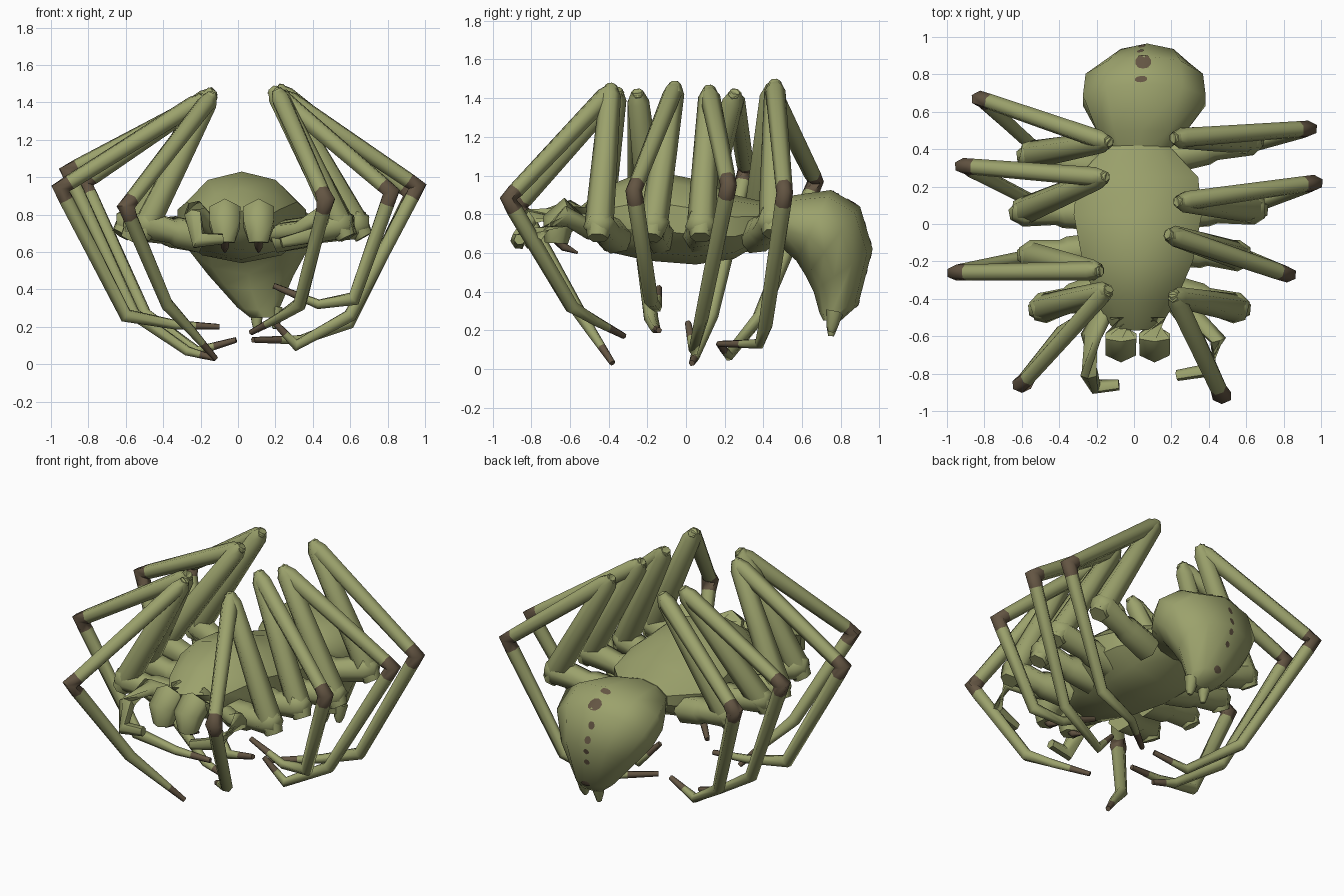
import bpy, bmesh, math
from mathutils import Vector
from mathutils.bvhtree import BVHTree


def material(name, rgb):
    m = bpy.data.materials.new(name)
    m.diffuse_color = (*rgb, 1)
    return m


OLIVE = material("olive green", (0.33, 0.36, 0.15))
BROWN = material("dark brown", (0.125, 0.09, 0.055))


def finish(name, bm, angle):
    bmesh.ops.recalc_face_normals(bm, faces=bm.faces)
    me = bpy.data.meshes.new(name)
    bm.to_mesh(me)
    bm.free()
    me.materials.append(OLIVE)
    me.materials.append(BROWN)
    for p in me.polygons:
        p.use_smooth = True
    me.set_sharp_from_angle(angle=math.radians(angle))
    ob = bpy.data.objects.new(name, me)
    bpy.context.collection.objects.link(ob)
    return ob


def loft(name, rings, brown=(), angle=65):
    """Skin closed rings of points; brown lists the painted bands."""
    bm = bmesh.new()
    vs = [[bm.verts.new(p) for p in r] for r in rings]
    n = len(rings[0])
    for i in range(len(vs) - 1):
        for k in range(n):
            f = bm.faces.new((vs[i][k], vs[i][(k + 1) % n], vs[i + 1][(k + 1) % n], vs[i + 1][k]))
            f.material_index = int(i in brown)
    bm.faces.new(vs[0][::-1])
    f = bm.faces.new(vs[-1])
    f.material_index = int(len(vs) - 2 in brown)
    return finish(name, bm, angle)


def tube(name, pts, radii, brown=(), sides=6):
    pts = [Vector(p) for p in pts]
    rings = []
    for i, p in enumerate(pts):
        a = (p - pts[i - 1]).normalized() if i else (pts[1] - p).normalized()
        b = (pts[i + 1] - p).normalized() if i < len(pts) - 1 else a
        t = (a + b).normalized()
        u = t.cross(Vector((0, 1, 0.15))).normalized()
        w = t.cross(u)
        stretch = min(1.3, 1 / max(t.dot(a), 0.3))
        rings.append([p + radii[i] * (u * stretch * math.cos(q) + w * math.sin(q))
                      for q in (math.tau * (k + 0.5) / sides for k in range(sides))])
    return loft(name, rings, brown)


def body(name, spec, sides=10, angle=40):
    """Each ring: top (y, z), bottom (y, z), half width, centre x."""
    rings = []
    for ty, tz, by, bz, w, cx in spec:
        rings.append([(cx + w * math.sin(q),
                       (ty + by) / 2 + (ty - by) / 2 * math.cos(q),
                       (tz + bz) / 2 + (tz - bz) / 2 * math.cos(q))
                      for q in (math.tau * k / sides for k in range(sides))])
    return loft(name, rings, angle=angle)


# body
body("cephalothorax", [
    (-0.57, 0.82, -0.50, 0.70, 0.14, 0.01),
    (-0.42, 0.94, -0.42, 0.61, 0.22, 0.01),
    (-0.20, 1.03, -0.20, 0.56, 0.31, 0.02),
    (0.05, 0.98, 0.05, 0.54, 0.36, 0.02),
    (0.25, 0.90, 0.25, 0.57, 0.34, 0.02),
    (0.42, 0.86, 0.40, 0.66, 0.18, 0.02)])
abdomen = body("abdomen", [
    (0.37, 0.84, 0.37, 0.66, 0.15, 0.02),
    (0.50, 0.89, 0.49, 0.63, 0.25, 0.04),
    (0.75, 0.925, 0.57, 0.56, 0.345, 0.055),
    (0.90, 0.84, 0.62, 0.48, 0.33, 0.055),
    (0.965, 0.62, 0.66, 0.40, 0.24, 0.07),
    (0.89, 0.33, 0.69, 0.29, 0.12, 0.11),
    (0.80, 0.25, 0.71, 0.25, 0.08, 0.14)], angle=55)
for x, z in ((0.10, 0.17), (0.20, 0.19)):
    tube("spinneret", [(x, 0.77, 0.30), (x, 0.755, 0.22), (x, 0.75, z)], [0.045, 0.03, 0.015])

# painted spots down the back of the abdomen
bm = bmesh.new()
bm.from_mesh(abdomen.data)
bmesh.ops.triangulate(bm, faces=bm.faces)
tree = BVHTree.FromBMesh(bm)
bm.free()
for x, y, z, rx, ry in ((0.05, 0.87, 0.86, 0.045, 0.045), (0.035, 0.78, 0.92, 0.035, 0.02),
                        (0.03, 0.94, 0.75, 0.02, 0.025), (0.04, 0.96, 0.66, 0.02, 0.025),
                        (0.05, 0.96, 0.58, 0.018, 0.02), (0.06, 0.94, 0.50, 0.018, 0.02),
                        (0.10, 0.90, 0.33, 0.03, 0.025)):
    c, nrm, _, _ = tree.find_nearest(Vector((x, y, z)))
    t1 = nrm.cross(Vector((1, 0, 0))).normalized()
    t2 = nrm.cross(t1)
    bm = bmesh.new()
    mid = bm.verts.new(c + nrm * 0.004)
    rim = []
    for k in range(10):
        q = math.tau * k / 10
        p, n, _, _ = tree.find_nearest(c + t1 * ry * math.cos(q) + t2 * rx * math.sin(q))
        rim.append(bm.verts.new(p + n * 0.004))
    for k in range(10):
        bm.faces.new((mid, rim[k], rim[(k + 1) % 10])).material_index = 1
    ob = finish("abdomen_spot", bm, 30)
    if sum((p.normal.dot(nrm) for p in ob.data.polygons)) < 0:
        ob.data.flip_normals()

# jaws and fangs
for x in (-0.07, 0.11):
    tube("jaw", [(x, -0.50, 0.80), (x, -0.60, 0.80), (x, -0.665, 0.75), (x, -0.67, 0.65)],
         [0.07, 0.09, 0.085, 0.06])
    tube("fang", [(x, -0.68, 0.69), (x, -0.63, 0.63), (x, -0.56, 0.60)], [0.03, 0.022, 0.006], brown=(0, 1))

# feelers
tube("left_feeler", [(-0.13, -0.42, 0.72), (-0.23, -0.60, 0.82), (-0.24, -0.80, 0.79),
                     (-0.21, -0.87, 0.66), (-0.08, -0.86, 0.67)], [0.05, 0.055, 0.045, 0.04, 0.03])
tube("right_feeler", [(0.18, -0.40, 0.70), (0.33, -0.50, 0.72), (0.45, -0.62, 0.79),
                      (0.41, -0.78, 0.69), (0.23, -0.81, 0.65)], [0.05, 0.05, 0.045, 0.04, 0.03])

# legs: hip, peak, elbow, ankle, foot, tip
LEGS = {
    "right_leg_1": ((0.55, -0.45, 0.74), (0.22, -0.39, 1.44), (0.47, -0.92, 0.88), (0.33, -0.59, 0.32), (0.22, -0.47, 0.25), (0.07, -0.32, 0.17)),
    "right_leg_2": ((0.56, -0.17, 0.74), (0.20, -0.06, 1.45), (0.82, -0.27, 0.92), (0.62, -0.18, 0.35), (0.43, -0.15, 0.32), (0.19, -0.14, 0.42)),
    "right_leg_3": ((0.64, 0.08, 0.74), (0.25, 0.12, 1.43), (0.96, 0.22, 0.95), (0.60, 0.08, 0.26), (0.31, 0.04, 0.10), (0.18, 0.01, 0.24)),
    "right_leg_4": ((0.62, 0.45, 0.76), (0.23, 0.46, 1.46), (0.93, 0.51, 0.91), (0.59, 0.41, 0.22), (0.34, 0.38, 0.13), (0.08, 0.17, 0.13)),
    "left_leg_1": ((-0.49, -0.45, 0.74), (-0.15, -0.36, 1.42), (-0.60, -0.86, 0.84), (-0.38, -0.57, 0.32), (-0.25, -0.48, 0.18), (-0.12, -0.38, 0.03)),
    "left_leg_2": ((-0.55, -0.17, 0.73), (-0.20, -0.25, 1.41), (-0.95, -0.26, 0.94), (-0.60, -0.18, 0.26), (-0.33, -0.16, 0.21), (-0.10, -0.14, 0.20)),
    "left_leg_3": ((-0.59, 0.07, 0.75), (-0.17, 0.25, 1.41), (-0.91, 0.31, 1.03), (-0.56, 0.13, 0.27), (-0.27, 0.05, 0.07), (-0.12, 0.03, 0.03)),
    "left_leg_4": ((-0.55, 0.37, 0.76), (-0.15, 0.44, 1.44), (-0.82, 0.67, 0.97), (-0.50, 0.38, 0.27), (-0.22, 0.22, 0.07), (-0.01, 0.17, 0.13)),
}
for name, pts in LEGS.items():
    hip, peak, elbow, ankle, foot, tip = map(Vector, pts)
    root = Vector((math.copysign(0.2, hip.x), hip.y * 0.8, 0.68))
    tube(name + "_hip", [root, root.lerp(hip, 0.45), root.lerp(hip, 0.55), hip + Vector((0, 0, 0.01)),
                         hip + (hip - root).normalized() * 0.06],
         [0.09, 0.085, 0.07, 0.085, 0.05])
    up = (peak - hip).normalized()
    tube(name + "_thigh", [hip - up * 0.07, hip + up * 0.03, hip.lerp(peak, 0.5), peak - up * 0.03, peak + up * 0.03],
         [0.055, 0.075, 0.066, 0.056, 0.03])
    a = (elbow - peak).normalized()
    b = (ankle - elbow).normalized()
    tube(name + "_shin", [peak - a * 0.03, peak + a * 0.04, elbow - a * 0.06, elbow, elbow + b * 0.07, ankle, foot,
                          foot.lerp(tip, 0.45), tip],
         [0.03, 0.052, 0.044, 0.043, 0.043, 0.037, 0.027, 0.022, 0.016],
         brown=(2, 3, 7))
